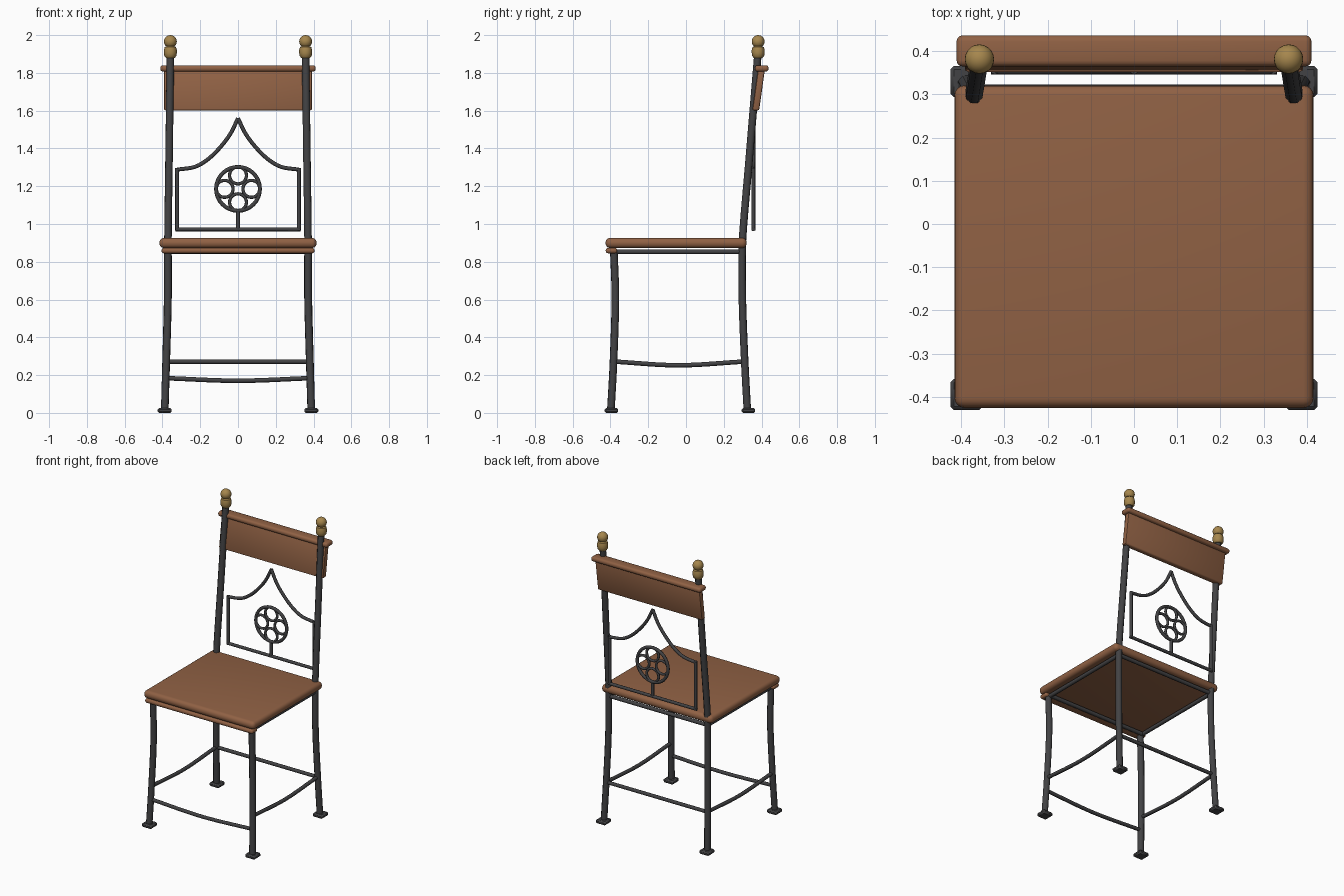
import bpy, bmesh, math
from mathutils import Vector, Matrix

if "Cube" in bpy.data.objects:
    bpy.data.objects.remove(bpy.data.objects["Cube"])


def material(name, rgb):
    m = bpy.data.materials.new(name)
    m.diffuse_color = (*rgb, 1)
    m.use_nodes = True
    m.node_tree.nodes["Principled BSDF"].inputs["Base Color"].default_value = m.diffuse_color
    return m


WOOD = material("brown wood", (0.28, 0.12, 0.058))
IRON = material("dark iron", (0.055, 0.055, 0.058))
BRASS = material("brass", (0.38, 0.24, 0.075))


def finish(ob, mat, angle=40):
    ob.data.materials.clear()
    ob.data.materials.append(mat)
    bpy.ops.object.select_all(action='DESELECT')
    ob.select_set(True)
    bpy.context.view_layer.objects.active = ob
    bpy.ops.object.shade_smooth_by_angle(angle=math.radians(angle))
    return ob


def smooth_path(pts, steps=6):
    """Catmull-Rom path through the given points."""
    p = [Vector(q) for q in pts]
    p = [2 * p[0] - p[1]] + p + [2 * p[-1] - p[-2]]
    out = []
    for i in range(1, len(p) - 2):
        a, b, c, d = p[i - 1:i + 3]
        for s in range(steps):
            t = s / steps
            out.append(0.5 * (2 * b + (c - a) * t + (2 * a - 5 * b + 4 * c - d) * t ** 2
                              + (3 * b - a - 3 * c + d) * t ** 3))
    return out + [p[-2]]


def tubes(name, paths, radius, mat=IRON, cyclic=False, res=2):
    """Round bars along one or more paths, as one mesh."""
    cu = bpy.data.curves.new(name, 'CURVE')
    cu.dimensions = '3D'
    cu.bevel_depth = radius
    cu.bevel_resolution = res
    cu.use_fill_caps = True
    for path in paths:
        sp = cu.splines.new('POLY')
        sp.points.add(len(path) - 1)
        for pt, co in zip(sp.points, path):
            pt.co = (*co, 1)
        sp.use_cyclic_u = cyclic
    ob = bpy.data.objects.new(name, cu)
    bpy.context.collection.objects.link(ob)
    bpy.ops.object.select_all(action='DESELECT')
    ob.select_set(True)
    bpy.context.view_layer.objects.active = ob
    bpy.ops.object.convert(target='MESH')
    return finish(bpy.context.view_layer.objects.active, mat, 50)


def block(name, lo, hi, mat, bevel, segments=1, shear=0.0):
    """Bevelled box; shear leans it backwards (y per z)."""
    lo, hi = Vector(lo), Vector(hi)
    bm = bmesh.new()
    bmesh.ops.create_cube(bm, size=1)
    size, mid = hi - lo, (lo + hi) / 2
    for v in bm.verts:
        v.co = Vector(v.co[i] * size[i] for i in range(3))
    bmesh.ops.bevel(bm, geom=bm.edges[:], offset=bevel, segments=segments,
                    profile=0.5, affect='EDGES')
    for v in bm.verts:
        v.co.y += v.co.z * shear
        v.co += mid
    me = bpy.data.meshes.new(name)
    bm.to_mesh(me)
    bm.free()
    ob = bpy.data.objects.new(name, me)
    bpy.context.collection.objects.link(ob)
    return finish(ob, mat)


def lathe(name, profile, centre, mat, n=20):
    bm = bmesh.new()
    vs = [bm.verts.new((r, 0, z)) for r, z in profile]
    es = [bm.edges.new(e) for e in zip(vs, vs[1:])]
    bmesh.ops.spin(bm, geom=vs + es, cent=(0, 0, 0), axis=(0, 0, 1),
                   angle=2 * math.pi, steps=n)
    bmesh.ops.remove_doubles(bm, verts=bm.verts[:], dist=1e-5)
    bmesh.ops.recalc_face_normals(bm, faces=bm.faces[:])
    bmesh.ops.translate(bm, verts=bm.verts[:], vec=centre)
    me = bpy.data.meshes.new(name)
    bm.to_mesh(me)
    bm.free()
    ob = bpy.data.objects.new(name, me)
    bpy.context.collection.objects.link(ob)
    return finish(ob, mat)


# finial profile: rounded barrel, neck and ball
finial = [(0, 1.88), (0.024, 1.88), (0.032, 1.89), (0.034, 1.905), (0.034, 1.922),
          (0.030, 1.936), (0.020, 1.942)]
finial += [(0.034 * math.sin(a), 1.966 - 0.034 * math.cos(a))
           for a in (math.radians(d) for d in range(45, 180, 15))] + [(0, 2.0)]

# legs, posts, feet and finials on both sides
for s, side in ((-1, "left"), (1, "right")):
    tubes(f"back_post_{side}", [smooth_path([
        (s * 0.388, 0.325, 0.01), (s * 0.381, 0.311, 0.27), (s * 0.373, 0.299, 0.58),
        (s * 0.371, 0.297, 0.84), (s * 0.370, 0.305, 1.0), (s * 0.365, 0.335, 1.35),
        (s * 0.358, 0.380, 1.89)])], 0.021)
    tubes(f"front_leg_{side}", [smooth_path([
        (s * 0.388, -0.398, 0.01), (s * 0.380, -0.384, 0.27),
        (s * 0.371, -0.374, 0.6), (s * 0.371, -0.382, 0.86)])], 0.021)
    for y, end in ((-0.395, "front"), (0.33, "back")):
        block(f"foot_{end}_{side}", (s * 0.388 - 0.037, y - 0.036, 0),
              (s * 0.388 + 0.037, y + 0.036, 0.026), IRON, 0.008)
    lathe(f"finial_{side}", finial, (s * 0.358, 0.382, 0), BRASS)
    # sagging side stretcher and straight seat rail
    tubes(f"side_stretcher_{side}", [smooth_path([
        (s * 0.38, -0.384, 0.272), (s * 0.38, -0.04, 0.252), (s * 0.38, 0.311, 0.272)])], 0.012)
    tubes(f"side_rail_{side}", [[(s * 0.371, -0.38, 0.853), (s * 0.371, 0.297, 0.853)]], 0.013)

# cross stretchers and cross rails
tubes("front_stretcher", [smooth_path([
    (-0.383, -0.388, 0.184), (0, -0.392, 0.17), (0.383, -0.388, 0.184)])], 0.012)
tubes("back_stretcher", [[(-0.381, 0.311, 0.271), (0.381, 0.311, 0.271)]], 0.012)
tubes("back_rail", [[(-0.371, 0.297, 0.853), (0.371, 0.297, 0.853)]], 0.013)
tubes("front_rail", [[(-0.371, -0.36, 0.853), (0.371, -0.36, 0.853)]], 0.013)

# wooden seat with front trim
block("seat", (-0.416, -0.426, 0.873), (0.416, 0.321, 0.926), WOOD, 0.024, 4)
block("seat_front_trim", (-0.405, -0.425, 0.845), (0.405, -0.364, 0.873), WOOD, 0.012, 3)

# leaning headrest panel with a rounded cap
block("headrest", (-0.392, 0.367, 1.602), (0.392, 0.403, 1.825), WOOD, 0.008, 2, 0.14)
block("headrest_cap", (-0.411, 0.365, 1.807), (0.411, 0.437, 1.84), WOOD, 0.014, 3)

# pointed-arch frame in the back
Y = 0.357
arch = [(0.322, 1.288), (0.23, 1.302), (0.16, 1.342), (0.095, 1.405), (0.04, 1.478), (0, 1.56)]
paths = [[(-0.331, Y, 0.972), (0.331, Y, 0.972)], [(0, Y, 0.972), (0, Y, 1.07)]]
for s in (-1, 1):
    paths.append(smooth_path([(s * x, Y, z) for x, z in arch]))
    paths.append([(s * 0.322, Y, 0.965), (s * 0.322, Y, 1.296)])
tubes("arch_frame", paths, 0.0105)


# round ornament with four small rings
def ring(cx, cz, r, n):
    return [(cx + r * math.cos(2 * math.pi * i / n), Y, cz + r * math.sin(2 * math.pi * i / n))
            for i in range(n)]


tubes("ornament_ring", [ring(0, 1.186, 0.116, 32)], 0.0105, cyclic=True)
tubes("ornament_small_rings", [ring(dx * 0.071, 1.186 + dz * 0.071, 0.045, 20)
                               for dx, dz in ((1, 0), (-1, 0), (0, 1), (0, -1))],
      0.0085, cyclic=True)
